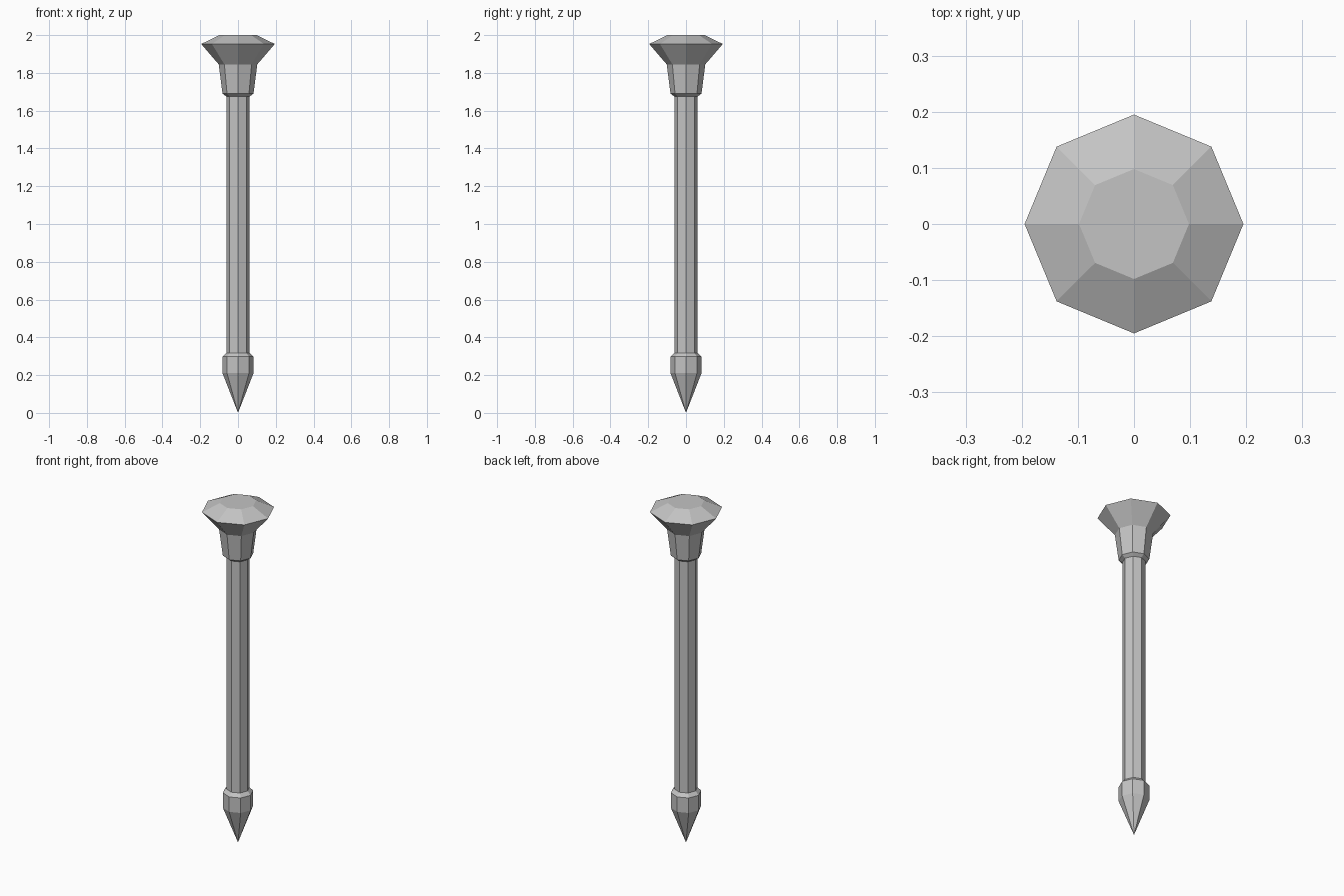
import bpy
from math import cos, sin, tau

cube = bpy.data.objects.get("Cube")
if cube:
    bpy.data.objects.remove(cube, do_unlink=True)

SIDES = 8

# Single plain metal colour
steel = bpy.data.materials.new("grey_steel")
steel.use_nodes = True
steel.diffuse_color = (0.55, 0.55, 0.55, 1)
steel.node_tree.nodes["Principled BSDF"].inputs["Base Color"].default_value = steel.diffuse_color


def lathe(name, profile):
    """Flat-faced octagonal solid from (radius, z) pairs, bottom to top; radius 0 is a point."""
    verts, rings, faces = [], [], []
    for r, z in profile:
        count = SIDES if r else 1
        start = len(verts)
        verts += [(r * cos(tau * i / SIDES), r * sin(tau * i / SIDES), z) for i in range(count)]
        rings.append([start + i % count for i in range(SIDES)])
    for low, high in zip(rings, rings[1:]):
        for i in range(SIDES):
            j = (i + 1) % SIDES
            faces.append(list(dict.fromkeys((low[i], low[j], high[j], high[i]))))
    if profile[0][0]:
        faces.append(rings[0][::-1])
    if profile[-1][0]:
        faces.append(rings[-1])
    mesh = bpy.data.meshes.new(name)
    mesh.from_pydata(verts, [], faces)
    mesh.materials.append(steel)
    obj = bpy.data.objects.new(name, mesh)
    bpy.context.collection.objects.link(obj)
    return obj


# Pointed foot with a bevelled shoulder
lathe("pointed_tip", [(0, 0), (0.082, 0.21), (0.082, 0.298), (0.062, 0.318)])
# Long straight rod
lathe("shaft", [(0.062, 0.318), (0.062, 1.675)])
# Tapered collar flaring into a faceted cap
lathe("flared_head", [(0.062, 1.675), (0.082, 1.69), (0.102, 1.845),
                      (0.195, 1.953), (0.098, 2.0)])
